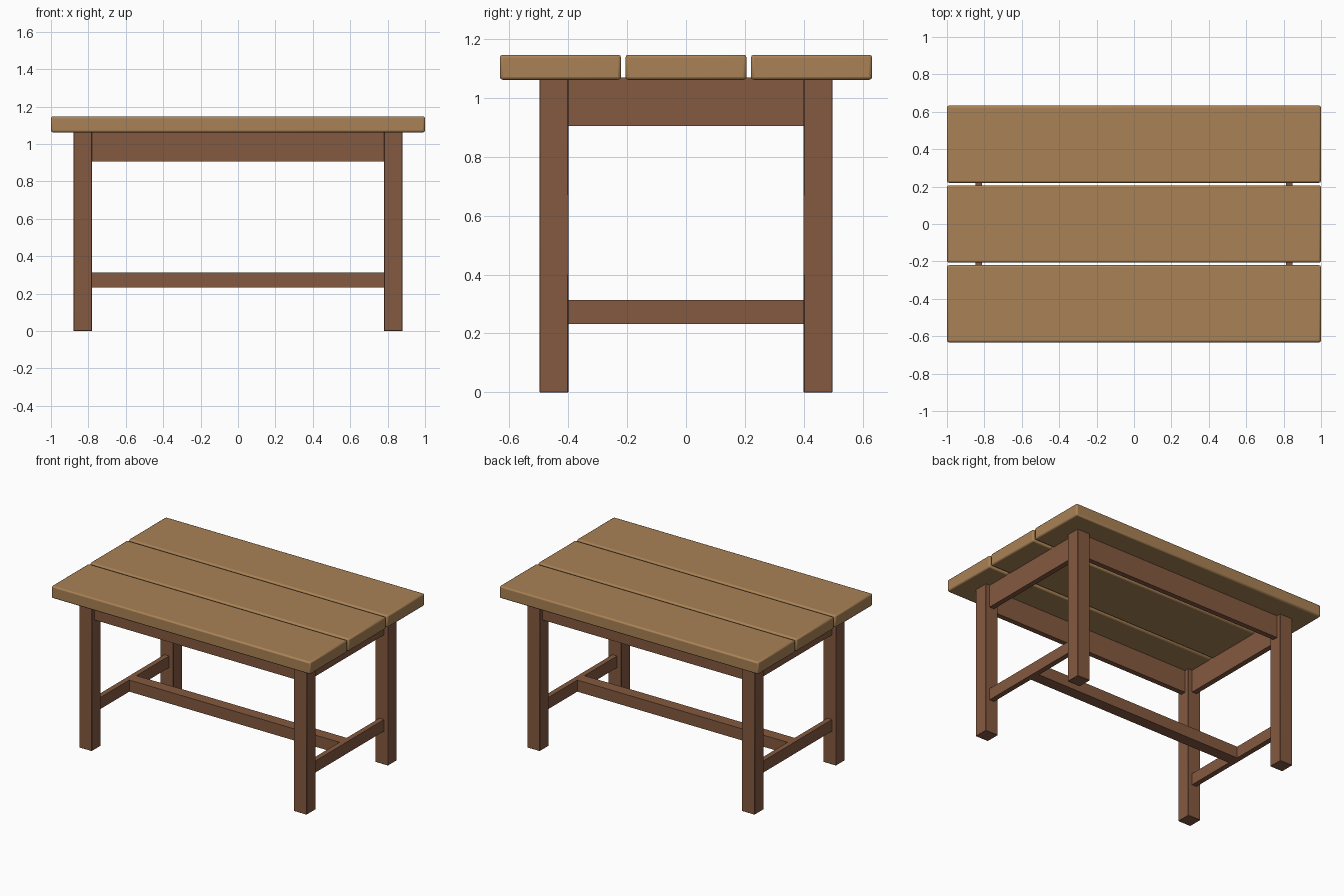
import bpy

if "Cube" in bpy.data.objects:
    bpy.data.objects.remove(bpy.data.objects["Cube"])


def material(name, color):
    m = bpy.data.materials.new(name)
    m.diffuse_color = (*color, 1)
    m.use_nodes = True
    m.node_tree.nodes["Principled BSDF"].inputs["Base Color"].default_value = m.diffuse_color
    return m


TOP = material("light_oak", (0.40, 0.225, 0.092))
FRAME = material("dark_walnut", (0.23, 0.10, 0.05))


def box(name, x, y, z, mat, bevel=0.0, segments=1):
    """Box from (min, max) ranges on each axis."""
    bpy.ops.mesh.primitive_cube_add(
        size=1, location=[(a + b) / 2 for a, b in (x, y, z)])
    ob = bpy.context.object
    ob.name = name
    ob.scale = [b - a for a, b in (x, y, z)]
    bpy.ops.object.transform_apply(location=False, rotation=False, scale=True)
    ob.data.materials.append(mat)
    if bevel:
        mod = ob.modifiers.new("rounded_edges", 'BEVEL')
        mod.width = bevel
        mod.segments = segments
        bpy.ops.object.shade_smooth_by_angle()
    return ob


# Three tabletop planks with softened edges
for i in (-1, 0, 1):
    c = i * 0.4265
    box("plank", (-1, 1), (c - 0.206, c + 0.206), (1.062, 1.147), TOP, 0.01, 2)

# Four square legs
for sx in (-1, 1):
    for sy in (-1, 1):
        cx, cy = sx * 0.83, sy * 0.449
        box("leg", (cx - 0.049, cx + 0.049), (cy - 0.049, cy + 0.049),
            (0, 1.07), FRAME, 0.002)

T = 0.018  # half thickness of the rails
for s in (-1, 1):
    # Long and short aprons under the top
    box("long_apron", (-0.781, 0.781), (s * 0.449 - T, s * 0.449 + T),
        (0.905, 1.07), FRAME)
    cx = s * 0.83
    box("short_apron", (cx - T, cx + T), (-0.4, 0.4), (0.905, 1.07), FRAME)
    # Low side stretchers
    box("side_stretcher", (cx - T, cx + T), (-0.4, 0.4), (0.233, 0.314), FRAME)

# Long middle stretcher joining the side stretchers
box("middle_stretcher", (-0.812, 0.812), (-0.04, 0.04), (0.233, 0.314), FRAME)
